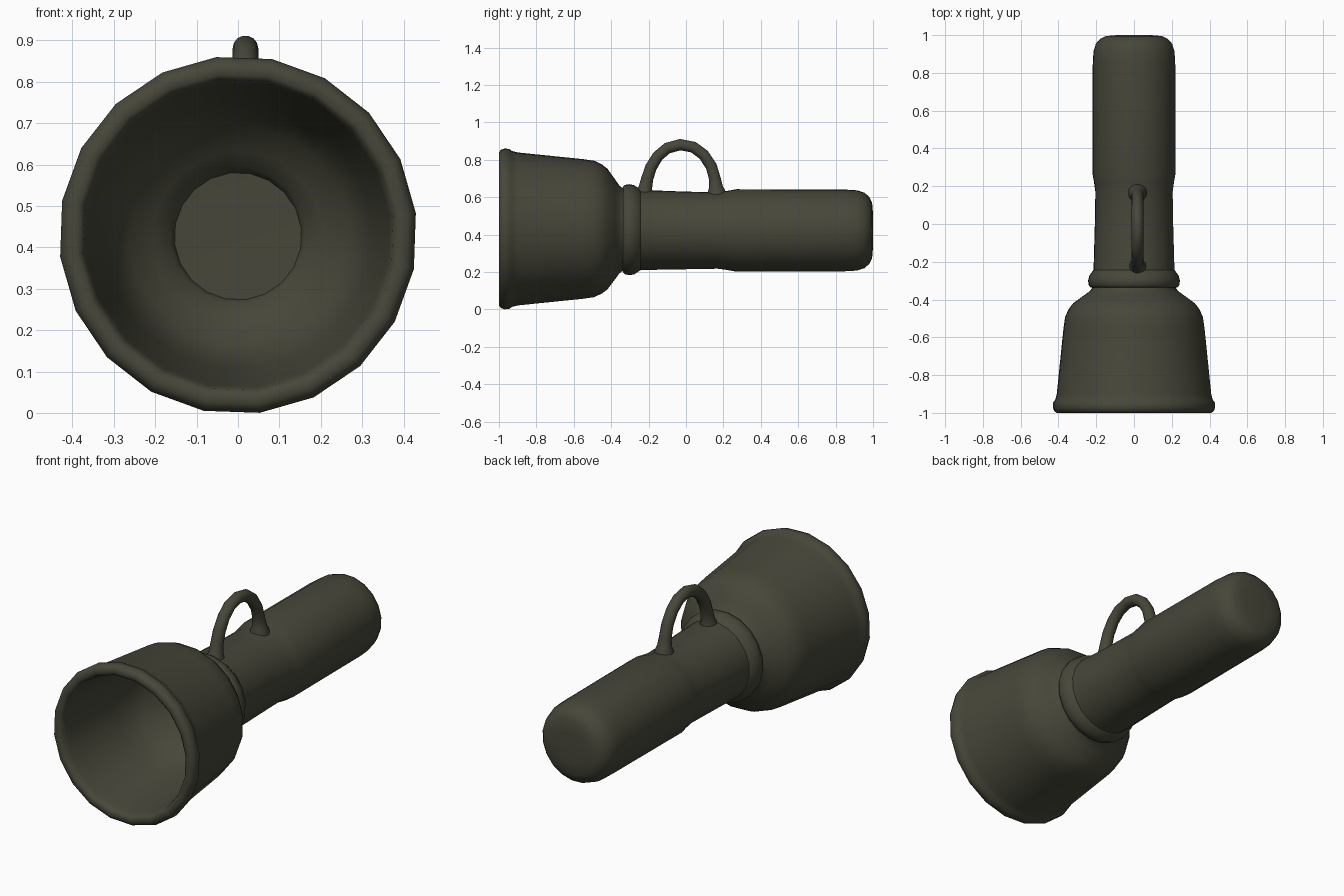
import bpy, bmesh, math
from mathutils import Vector

if "Cube" in bpy.data.objects:
    bpy.data.objects.remove(bpy.data.objects["Cube"])

olive = bpy.data.materials.new("dark_olive")
olive.diffuse_color = (0.062, 0.062, 0.042, 1)
olive.use_nodes = True
olive.node_tree.nodes["Principled BSDF"].inputs["Base Color"].default_value = olive.diffuse_color


def finish(bm, name, angle):
    bmesh.ops.recalc_face_normals(bm, faces=bm.faces)
    mesh = bpy.data.meshes.new(name)
    bm.to_mesh(mesh)
    bm.free()
    mesh.materials.append(olive)
    ob = bpy.data.objects.new(name, mesh)
    bpy.context.collection.objects.link(ob)
    bpy.ops.object.select_all(action='DESELECT')
    ob.select_set(True)
    bpy.context.view_layer.objects.active = ob
    bpy.ops.object.shade_smooth_by_angle(angle=math.radians(angle))
    return ob


def skin(bm, rings):
    """Bridge rings of equal length and cap both ends."""
    vs = [[bm.verts.new(p) for p in ring] for ring in rings]
    n = len(vs[0])
    for a, b in zip(vs, vs[1:]):
        for i in range(n):
            j = (i + 1) % n
            bm.faces.new((a[i], a[j], b[j], b[i]))
    bm.faces.new(vs[0])
    bm.faces.new(vs[-1])


def lathe(name, profile, angle, sides=20):
    """Turn (y, radius) points about the torch axis."""
    rings = []
    for y, r in profile:
        t = min(max((y + 0.45) / 0.3, 0), 1)
        zc = 0.43 - 0.008 * t  # the tube sits slightly lower than the head
        ring = []
        for i in range(sides):
            a = math.radians(7) + 2 * math.pi * i / sides
            ring.append((r * math.cos(a), y, zc + r * math.sin(a)))
        rings.append(ring)
    bm = bmesh.new()
    skin(bm, rings)
    return finish(bm, name, angle)


# Head and tube: one hollow shell, outer skin from the tail to the rim,
# then the reflector bowl and the inner bore
outer = [(1.0, 0.09), (0.995, 0.15), (0.98, 0.18), (0.955, 0.203), (0.915, 0.216),
         (0.85, 0.22), (0.27, 0.222), (0.22, 0.213), (0.17, 0.206), (0.0, 0.209),
         (-0.25, 0.216), (-0.34, 0.225), (-0.355, 0.235), (-0.38, 0.27),
         (-0.42, 0.325), (-0.45, 0.348), (-0.49, 0.367), (-0.55, 0.376),
         (-0.90, 0.412), (-0.93, 0.420), (-0.945, 0.431), (-0.97, 0.433),
         (-0.99, 0.426), (-1.0, 0.412)]
inner = [(-1.0, 0.39), (-0.99, 0.378), (-0.96, 0.371), (-0.90, 0.362),
         (-0.60, 0.325), (-0.50, 0.300), (-0.44, 0.265), (-0.39, 0.205),
         (-0.36, 0.165), (-0.33, 0.152), (-0.28, 0.151), (0.2, 0.155),
         (0.85, 0.160), (0.91, 0.150), (0.93, 0.12), (0.94, 0.08)]
lathe("torch_shell", outer + inner, 60)

# Collar bead between head and tube
lathe("collar_ring", [(-0.335, 0.21), (-0.337, 0.230), (-0.325, 0.241), (-0.30, 0.245),
                      (-0.275, 0.239), (-0.255, 0.225), (-0.235, 0.21)], 60)

# Carrying loop: (y, z, radius) along the arch, flared at the feet
path = [(-0.225, 0.60, 0.050), (-0.222, 0.630, 0.046), (-0.217, 0.652, 0.037),
        (-0.207, 0.70, 0.033), (-0.187, 0.76, 0.032), (-0.15, 0.82, 0.031),
        (-0.10, 0.862, 0.031), (-0.03, 0.881, 0.031), (0.04, 0.867, 0.031),
        (0.095, 0.826, 0.031), (0.135, 0.765, 0.031), (0.154, 0.70, 0.032),
        (0.160, 0.655, 0.038), (0.163, 0.632, 0.048), (0.164, 0.60, 0.052)]
rings = []
for k, (y, z, r) in enumerate(path):
    a, b = path[max(k - 1, 0)], path[min(k + 1, len(path) - 1)]
    d = Vector((0, b[0] - a[0], b[1] - a[1])).normalized()
    side = Vector((1, 0, 0))
    up = side.cross(d)
    rings.append([Vector((0.018, y, z)) + r * (side * math.cos(t) + up * math.sin(t))
                  for t in (2 * math.pi * i / 14 for i in range(14))])
bm = bmesh.new()
skin(bm, rings)
finish(bm, "carry_loop", 60)
